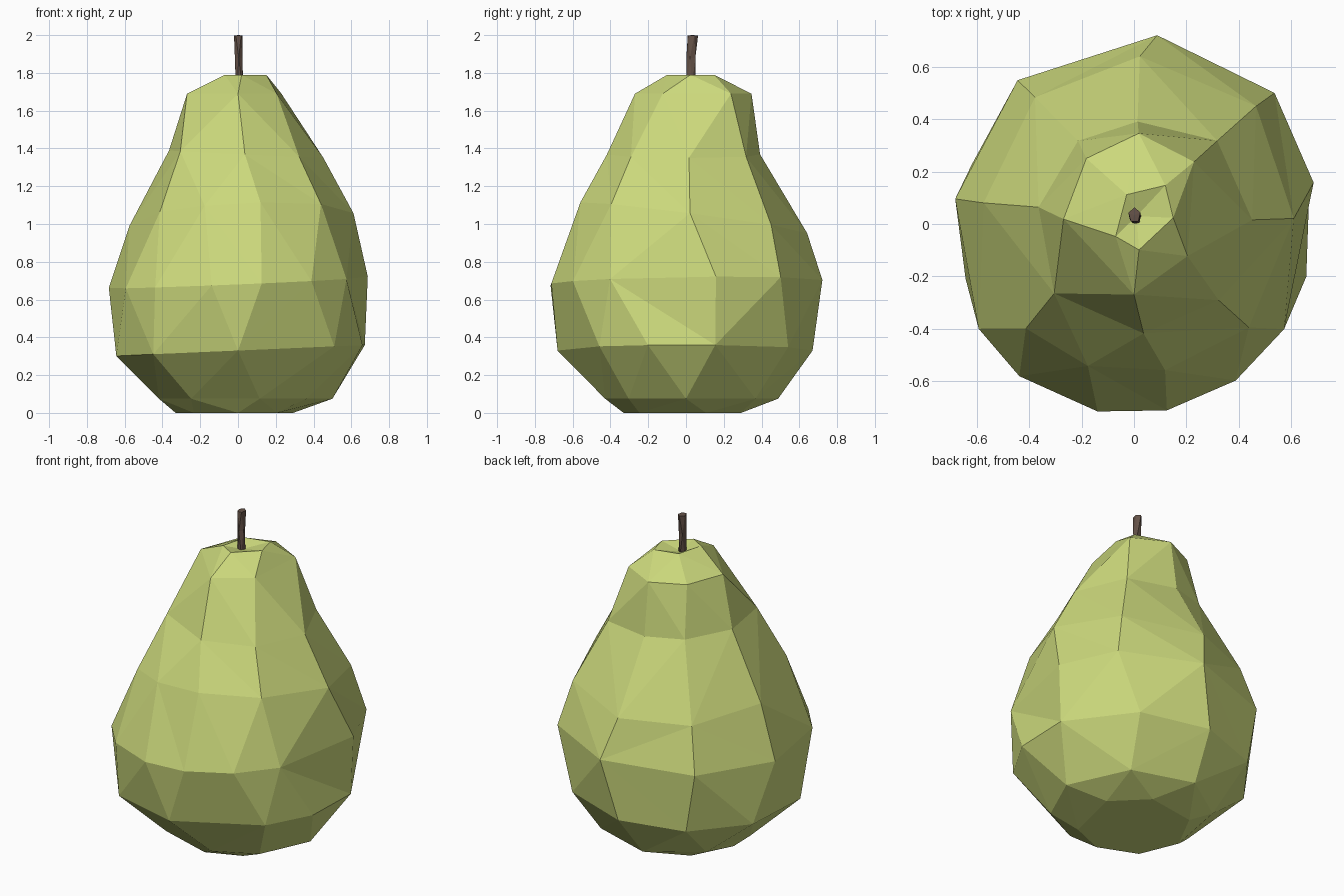
import bpy, math

cube = bpy.data.objects.get("Cube")
if cube:
    bpy.data.objects.remove(cube, do_unlink=True)


def material(name, rgb):
    m = bpy.data.materials.new(name)
    m.use_nodes = True
    m.diffuse_color = (*rgb, 1)
    bsdf = m.node_tree.nodes["Principled BSDF"]
    bsdf.inputs["Base Color"].default_value = (*rgb, 1)
    bsdf.inputs["Roughness"].default_value = 0.9
    return m


def bridge(low, low_start, high, high_start):
    """Triangles between two rings of corner angles, walking round both."""
    a, b = len(low), len(high)
    i = j = 0
    faces = []
    while i < a or j < b:
        p, q = low_start + i % a, high_start + j % b
        next_low = low[(i + 1) % a] + 360 * ((i + 1) // a)
        next_high = high[(j + 1) % b] + 360 * ((j + 1) // b)
        if j == b or (i < a and next_low <= next_high):
            i += 1
            faces.append((p, low_start + i % a, q))
        else:
            j += 1
            faces.append((p, high_start + j % b, q))
    return faces


def lofted(name, rings, corner, mat, top_point):
    """Skin rings of corner angles, with a flat base and a fan on top."""
    verts, faces, start = [], [], 0
    for k, angles in enumerate(rings):
        verts += [corner(k, math.radians(t)) for t in angles]
        if k == 0:
            faces.append(tuple(reversed(range(len(angles)))))
        else:
            below = rings[k - 1]
            faces += bridge(below, start - len(below), angles, start)
        last, start = start, start + len(angles)
    n = len(rings[-1])
    verts.append(top_point)
    faces += [(last + i, last + (i + 1) % n, start) for i in range(n)]
    mesh = bpy.data.meshes.new(name)
    mesh.from_pydata(verts, [], faces)
    mesh.materials.append(mat)
    obj = bpy.data.objects.new(name, mesh)
    bpy.context.collection.objects.link(obj)


green = material("pear green", (0.60, 0.69, 0.20))
brown = material("stem brown", (0.13, 0.085, 0.065))

# Fruit body sections: height, tilt in x and y, extents right, left, front
# and back, then the swelling of the back left and front right quarters
sections = [
    (0.00, 0, 0, 0.33, 0.31, 0.33, 0.31, 0, 0),
    (0.075, 0, 0, 0.42, 0.50, 0.44, 0.49, 0, 0),
    (0.33, 0.03, 0, 0.66, 0.69, 0.68, 0.67, 0, 0.04),
    (0.69, 0.03, 0.01, 0.69, 0.69, 0.725, 0.72, 0.045, 0.025),
    (1.03, 0.03, -0.08, 0.58, 0.61, 0.57, 0.64, 0.04, 0),
    (1.37, -0.02, 0, 0.37, 0.45, 0.42, 0.39, 0.08, 0.04),
    (1.69, 0, 0, 0.27, 0.23, 0.27, 0.34, 0.22, 0),
    (1.79, 0, 0, 0.08, 0.13, 0.10, 0.12, 0.55, 0),
]
# Directions in degrees of the corners of each section
facets = [
    (20, 70, 130, 180, 225, 270, 310),
    (0, 48, 95, 140, 185, 235, 285, 320),
    (13, 53, 90, 125, 160, 198, 230, 270, 318, 343),
    (13, 43, 83, 129, 172, 214, 233, 259, 280, 303, 325),
    (2, 44, 88, 128, 172, 224, 252, 282, 318),
    (2, 45, 88, 124, 170, 221, 275, 318),
    (46, 87, 126, 176, 270, 329),
    (9, 51, 104, 214, 281),
]


def body_corner(k, t):
    z, tilt_x, tilt_y, right, left, front, back, swell_back, swell_front = sections[k]
    c, s = math.cos(t), math.sin(t)
    r = 1 / math.hypot(c / (left if c > 0 else right), s / (back if s > 0 else front))
    if c * s > 0:
        r *= 1 + (swell_back if c > 0 else swell_front) * math.sin(2 * t)
    return (r * c, r * s, z + tilt_x * c + tilt_y * s)


lofted("fruit_body", facets, body_corner, green, (0.01, 0.03, 1.76))

# Stem: a short, slightly leaning stick rising from the dimple
stem_path = [(0.008, 0.024, 1.74, 0.026), (0.003, 0.028, 1.88, 0.026),
             (0.002, 0.034, 1.998, 0.03)]


def stem_corner(k, t):
    x, y, z, r = stem_path[k]
    return (x + 0.8 * r * math.cos(t), y + r * math.sin(t), z)


stem_facets = [[shift + 72 * i for i in range(5)] for shift in (20, 56, 20)]
lofted("stem", stem_facets, stem_corner, brown, (0.002, 0.034, 2.0))
